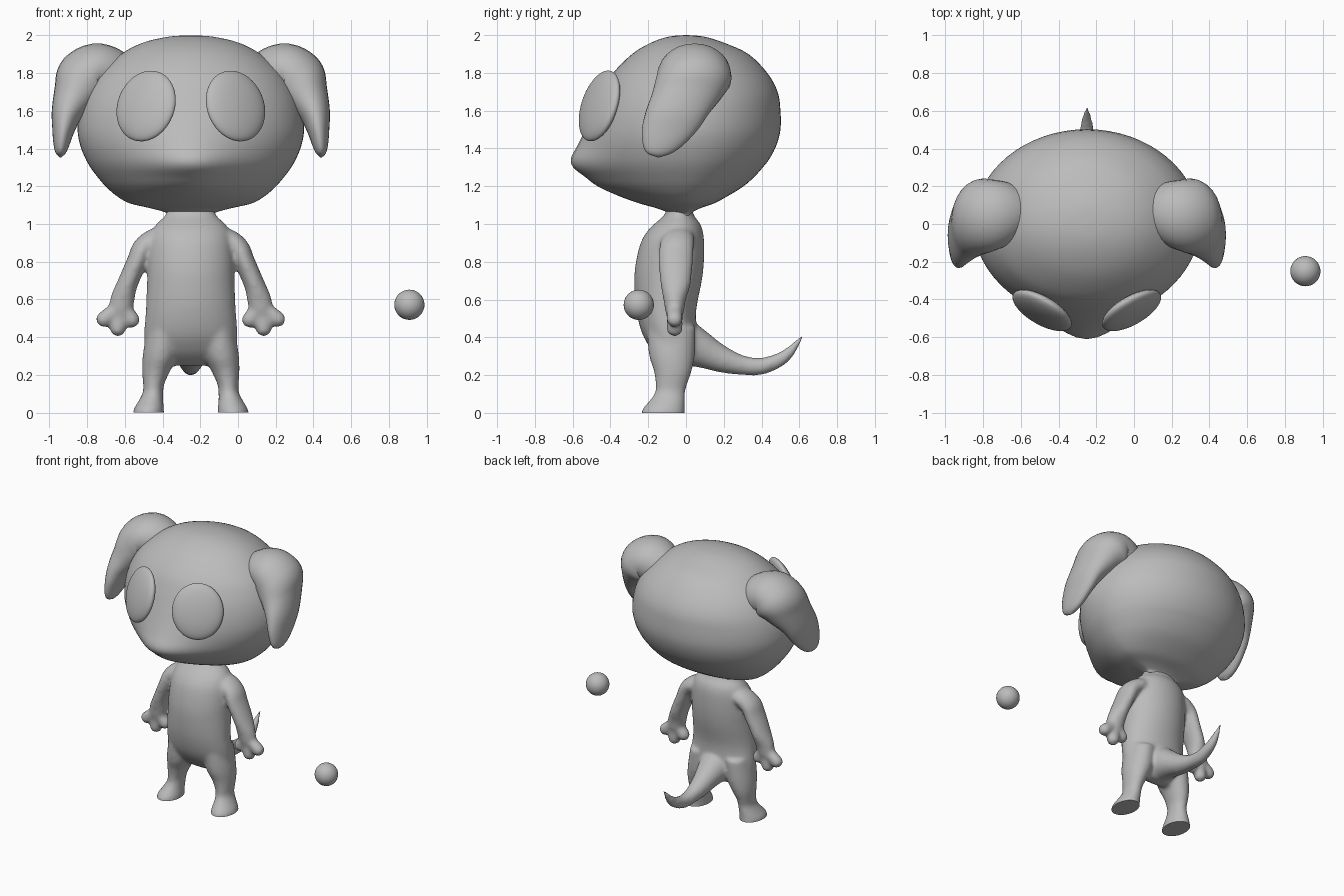
import bpy, bmesh, math
from mathutils import Vector, Matrix

if "Cube" in bpy.data.objects:
    bpy.data.objects.remove(bpy.data.objects["Cube"])

CX = -0.25  # the figure stands left of centre, the ball to its right
grey = bpy.data.materials.new("grey")
grey.diffuse_color = (0.5, 0.5, 0.5, 1)
grey.use_nodes = True
grey.node_tree.nodes["Principled BSDF"].inputs["Base Color"].default_value = grey.diffuse_color


def spline(rows, n):
    """Catmull-Rom interpolation through rows of numbers."""
    p = [rows[0]] + list(rows) + [rows[-1]]
    out = []
    for i in range(1, len(p) - 2):
        for k in range(n):
            t = k / n
            out.append([0.5 * (2 * b + (c - a) * t + (2 * a - 5 * b + 4 * c - d) * t * t
                               + (3 * b - a - 3 * c + d) * t ** 3)
                        for a, b, c, d in zip(*p[i - 1:i + 3])])
    return out + [list(rows[-1])]


def loft(bm, rings):
    """Skin closed rings of points and cap both ends."""
    vs = [[bm.verts.new(q) for q in r] for r in rings]
    n = len(vs[0])
    faces = [bm.faces.new((a[j], a[(j + 1) % n], b[(j + 1) % n], b[j]))
             for a, b in zip(vs, vs[1:]) for j in range(n)]
    faces += [bm.faces.new(vs[0][::-1]), bm.faces.new(vs[-1])]
    bmesh.ops.recalc_face_normals(bm, faces=faces)


def tube(bm, rows, side, s=1, n=6, seg=28, level=False):
    """Rows of x, y, z, half size along side, half size across it; s mirrors x."""
    rows = spline(rows, n)
    pts = [Vector(r[:3]) for r in rows]
    side = Vector(side)
    rings = []
    for i, r in enumerate(rows):
        tan = pts[min(i + 1, len(pts) - 1)] - pts[max(i - 1, 0)]
        nor = Vector((0, 1, 0)) if level else tan.cross(side).normalized()
        ring = []
        for j in range(seg):
            a = 2 * math.pi * j / seg
            q = pts[i] + side * max(r[3], .002) * math.cos(a) + nor * max(r[4], .002) * math.sin(a)
            ring.append((CX + s * q.x, q.y, q.z))
        rings.append(ring)
    loft(bm, rings)


def finish(name, bm):
    me = bpy.data.meshes.new(name)
    bm.to_mesh(me)
    bm.free()
    me.materials.clear()
    me.materials.append(grey)
    me.shade_smooth()
    me.set_sharp_from_angle(angle=math.radians(50))
    ob = bpy.data.objects.new(name, me)
    bpy.context.collection.objects.link(ob)
    return ob


X, Y = (1, 0, 0), (0, 1, 0)

# Body: torso, limbs and tail fused into one soft skin
bm = bmesh.new()
torso = [(1.12, -.035, .125, .07), (1.06, -.036, .128, .072), (1.03, -.04, .15, .093),
         (1.0, -.046, .182, .122), (.96, -.058, .207, .148), (.9, -.072, .222, .168),
         (.8, -.085, .23, .18), (.7, -.095, .232, .179), (.55, -.105, .238, .16),
         (.42, -.09, .247, .142), (.33, -.07, .238, .108), (.28, -.058, .19, .068),
         (.25, -.05, .12, .03)]
tube(bm, [(0, y, z, a, b) for z, y, a, b in torso], X, seg=40, level=True)

arm = [(.1, -.03, .92, .06, .05), (.18, -.04, .92, .085, .06), (.25, -.05, .875, .092, .058),
       (.285, -.055, .8, .092, .055), (.337, -.055, .68, .08, .055), (.362, -.06, .6, .06, .064),
       (.375, -.06, .53, .048, .06), (.378, -.06, .49, .03, .04)]
leg = [(.14, -.078, .46, .09, .13), (.16, -.075, .31, .094, .122), (.184, -.07, .22, .074, .1),
       (.197, -.078, .15, .056, .084), (.2, -.084, .11, .054, .08), (.21, -.097, .07, .063, .092),
       (.22, -.115, .03, .077, .108), (.224, -.121, .005, .082, .115), (.224, -.121, -.08, .082, .115)]
finger_tips = [(.46, .495), (.386, .447), (.312, .492)]
for s in (-1, 1):
    tube(bm, arm, Y, s)
    tube(bm, leg, X, s, level=True)
    for x, z in finger_tips:
        base, tip = Vector((.368, -.06, .57)), Vector((x, -.06, z))
        d = (tip - base).normalized()
        rows = [(base, .04), (base.lerp(tip, .6), .042), (tip, .043),
                (tip + d * .028, .034), (tip + d * .043, .006)]
        tube(bm, [(*p, r, r) for p, r in rows], Y, s, n=4, seg=20)

tail = [(-.06, .37, .09), (.0, .365, .118), (.07, .338, .1), (.13, .31, .083), (.2, .28, .069),
        (.3, .252, .052), (.4, .247, .045), (.5, .284, .037), (.56, .335, .026), (.62, .41, .008)]
tube(bm, [(0, y, z, r, r) for y, z, r in tail], X)

raw = finish("body_raw", bm)
mod = raw.modifiers.new("fuse", 'REMESH')
mod.mode = 'VOXEL'
mod.voxel_size = .011
mod = raw.modifiers.new("soften", 'SMOOTH')
mod.factor, mod.iterations = .5, 14
bm = bmesh.new()
bm.from_object(raw, bpy.context.evaluated_depsgraph_get())
bpy.data.objects.remove(raw)
# flat soles
bmesh.ops.bisect_plane(bm, geom=bm.verts[:] + bm.edges[:] + bm.faces[:],
                       plane_co=(0, 0, 0), plane_no=(0, 0, -1), clear_outer=True)
bmesh.ops.holes_fill(bm, edges=[e for e in bm.edges if e.is_boundary], sides=0)
finish("body", bm)

# Head: height, half width, face depth, depth with snout, back depth
head = [(2.0, .004, .004, .004, .004), (1.992, .12, .09, .09, .095), (1.96, .255, .185, .185, .2),
        (1.9, .37, .285, .285, .33), (1.8, .488, .385, .385, .43), (1.7, .555, .44, .442, .485),
        (1.6, .59, .475, .487, .5), (1.5, .6, .495, .532, .5), (1.42, .587, .5, .572, .48),
        (1.35, .56, .49, .608, .445), (1.3, .532, .47, .597, .407), (1.25, .495, .435, .535, .362),
        (1.2, .452, .39, .468, .305), (1.15, .395, .315, .36, .225), (1.11, .325, .225, .25, .15),
        (1.085, .22, .15, .16, .08), (1.062, .135, .1, .1, .035), (1.045, .12, .09, .09, .03)]
bm = bmesh.new()
rings = []
for z, w, f, snout, b in spline(head, 4):
    ring = []
    for j in range(64):
        c, s = math.cos(math.tau * j / 64), math.sin(math.tau * j / 64)
        x = c * w
        y = b * s
        if s < 0:
            y = f * s + (snout - f) * math.exp(-(x / .25) ** 2) * s
        ring.append((CX + x, y, z))
    rings.append(ring)
loft(bm, rings)
finish("head", bm)

# Floppy ears and bulging eyes
ear = [(.33, .06, 1.72, .12, .13), (.42, .055, 1.775, .165, .15), (.5, .045, 1.802, .19, .155),
       (.565, .038, 1.755, .2, .16), (.612, .005, 1.68, .188, .122), (.655, -.045, 1.59, .17, .085),
       (.675, -.085, 1.5, .148, .06), (.686, -.12, 1.42, .108, .042),
       (.69, -.14, 1.375, .065, .026), (.69, -.145, 1.353, .004, .004)]
for s, label in ((-1, "left"), (1, "right")):
    bm = bmesh.new()
    tube(bm, ear, Y, s)
    finish(label + "_ear", bm)

    bm = bmesh.new()
    m = (Matrix.Translation((CX + s * .237, -.458, 1.625))
         @ Matrix.Rotation(s * math.radians(30), 4, 'Z')
         @ Matrix.Rotation(math.radians(-17), 4, 'X')
         @ Matrix.Diagonal((.176, .052, .195, 1)))
    bmesh.ops.create_uvsphere(bm, u_segments=40, v_segments=24, radius=1, matrix=m)
    finish(label + "_eye", bm)

# Ball floating beside the figure
bm = bmesh.new()
bmesh.ops.create_uvsphere(bm, u_segments=32, v_segments=18, radius=.08,
                          matrix=Matrix.Translation((.908, -.25, .572)))
finish("ball", bm)
